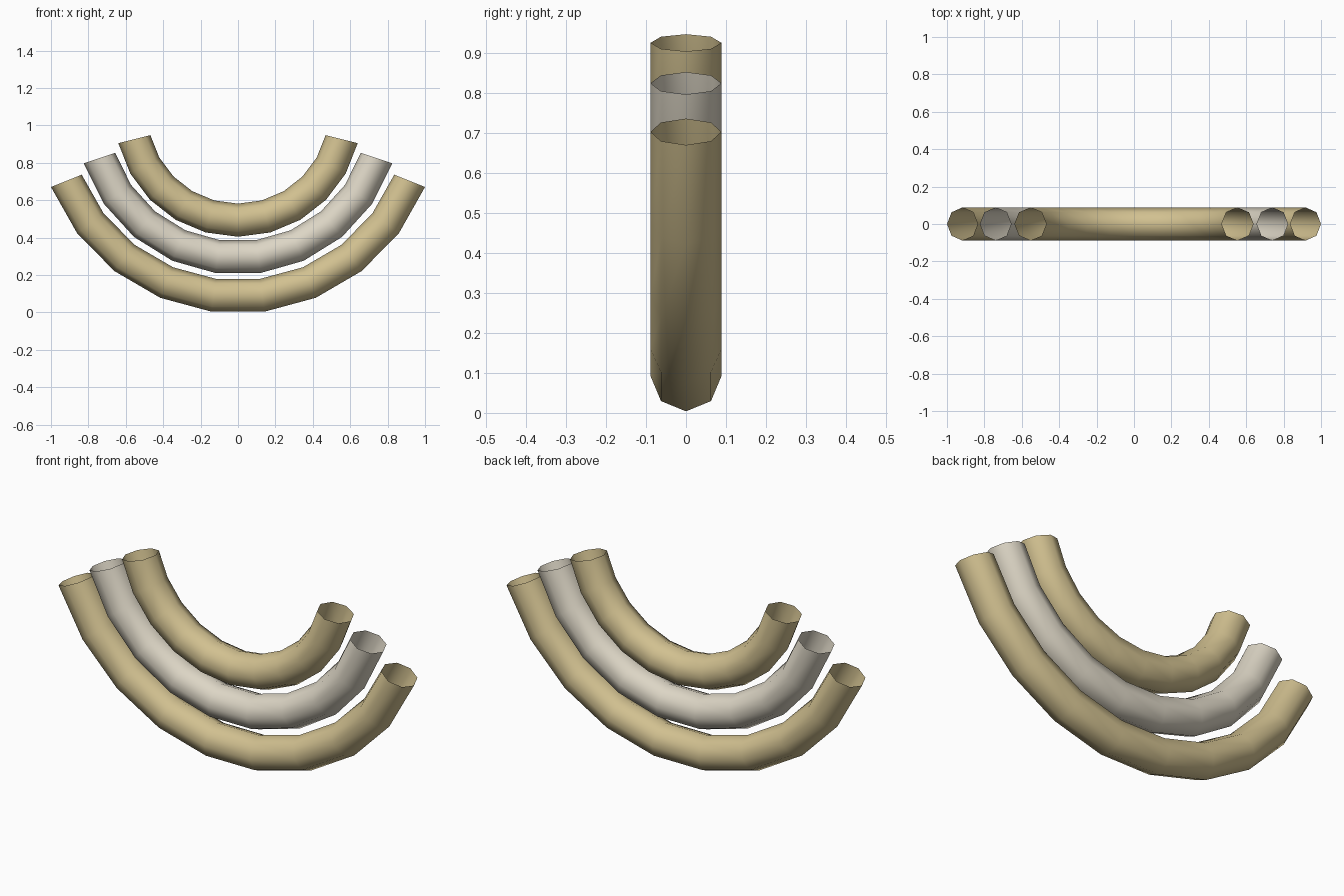
import bpy, bmesh, math

if "Cube" in bpy.data.objects:
    bpy.data.objects.remove(bpy.data.objects["Cube"])

TUBE_R = 0.0885   # tube radius
SIDES = 8         # octagonal cross-section


def material(name, rgb):
    m = bpy.data.materials.new(name)
    m.diffuse_color = (*rgb, 1.0)
    m.use_nodes = True
    m.node_tree.nodes["Principled BSDF"].inputs["Base Color"].default_value = m.diffuse_color
    return m


tan = material("tan", (0.64, 0.53, 0.28))
pale = material("pale_grey", (0.72, 0.67, 0.56))


def arc_tube(name, mat, outer_r, centre_z, half_angle, segments):
    """Open-ended tube swept along an arc hanging below its centre."""
    bm = bmesh.new()
    rings = []
    for i in range(segments + 1):
        a = math.radians(half_angle) * (2 * i / segments - 1)
        ring = []
        for k in range(SIDES):
            t = 2 * math.pi * k / SIDES
            r = outer_r - TUBE_R + TUBE_R * math.cos(t)
            ring.append(bm.verts.new((r * math.sin(a), TUBE_R * math.sin(t),
                                      centre_z - r * math.cos(a))))
        rings.append(ring)
    for p, q in zip(rings, rings[1:]):
        for k in range(SIDES):
            n = (k + 1) % SIDES
            f = bm.faces.new((p[k], q[k], q[n], p[n]))
            f.smooth = True
    # outward normals: the outermost strip must face away from the arc centre
    bm.normal_update()
    mid = bm.faces[:][(segments // 2) * SIDES]
    if mid.normal.z > 0:
        bmesh.ops.reverse_faces(bm, faces=bm.faces[:])
    me = bpy.data.meshes.new(name)
    bm.to_mesh(me)
    bm.free()
    me.materials.append(mat)
    ob = bpy.data.objects.new(name, me)
    bpy.context.collection.objects.link(ob)
    return ob


# three nested arcs
arc_tube("outer_arc", tan, 1.0775, 1.072, 68.1, 9)
arc_tube("middle_arc", pale, 0.869, 1.071, 71.6, 9)
arc_tube("inner_arc", tan, 0.6596, 1.064, 76.0, 10)
